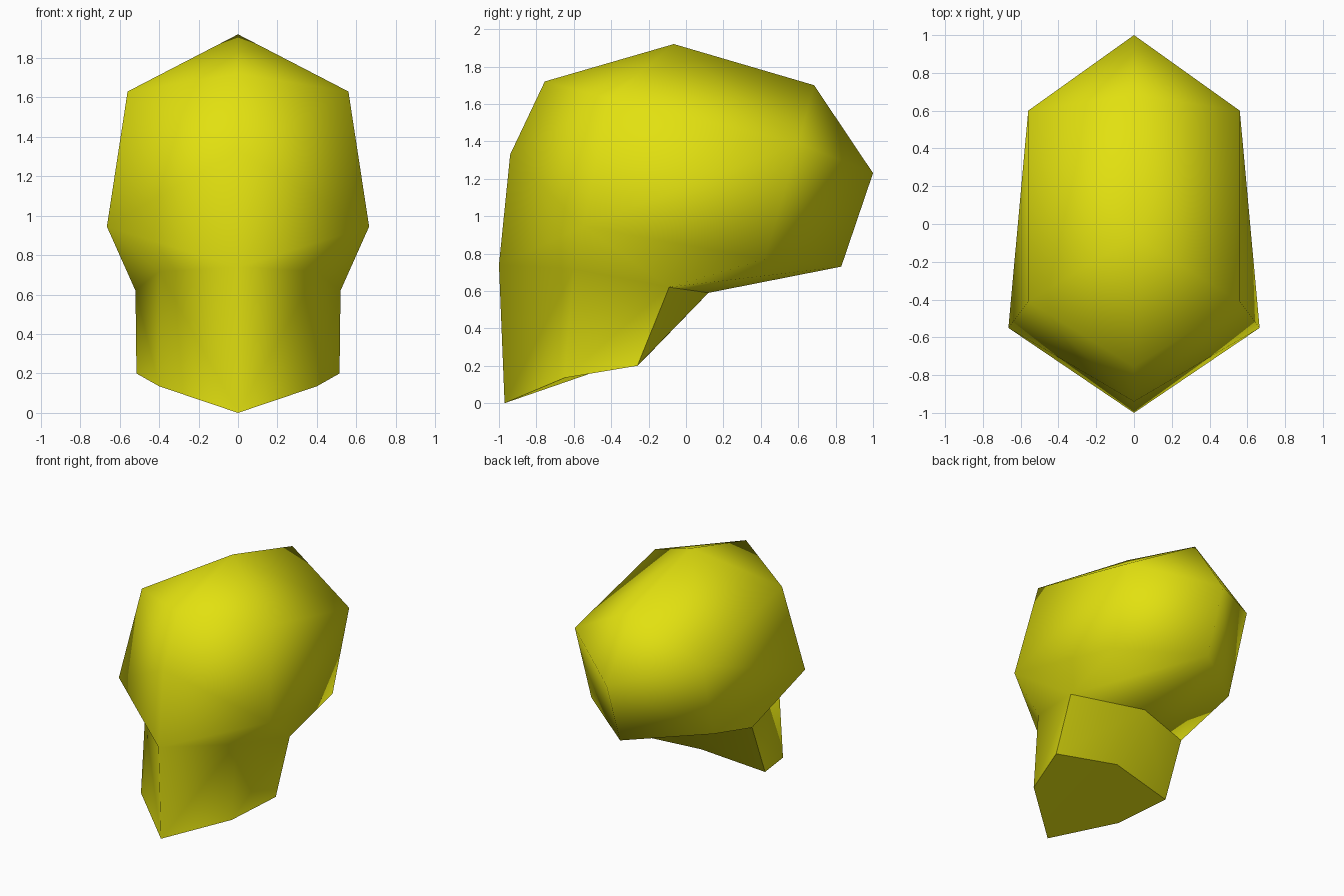
import bpy
import bmesh

if "Cube" in bpy.data.objects:
    bpy.data.objects.remove(bpy.data.objects["Cube"])

# Midline profile of the head as (y, z)
MID = {
    "chin": (-0.97, 0.0), "throat": (-1.0, 0.74), "face": (-0.94, 1.33),
    "brow": (-0.755, 1.72), "crown": (-0.065, 1.92), "rear_top": (0.685, 1.70),
    "rear": (1.0, 1.23), "rear_low": (0.83, 0.73),
    "nape": (0.12, 0.59), "base_back": (-0.19, 0.27),
}
# Matching side points as (x, y, z)
SIDE = {
    "s_chin": (0.40, -0.65, 0.135), "s_throat": (0.40, -0.60, 0.717),
    "s_cheek": (0.665, -0.55, 0.945), "s_brow": (0.56, -0.41, 1.63),
    "s_rear": (0.56, 0.60, 1.39), "s_low": (0.54, 0.42, 0.77),
    "s_nape": (0.52, -0.09, 0.62), "s_base": (0.515, -0.26, 0.20),
}
# Smooth skin of one half
SKIN = [
    "chin s_chin s_throat throat", "s_chin s_base s_nape s_throat",    # neck
    "throat s_throat s_cheek", "throat s_cheek face",                  # jaw
    "face s_cheek s_brow", "face s_brow brow",                         # face
    "brow s_brow crown", "crown s_brow s_rear", "crown s_rear rear_top",  # roof
    "rear_top s_rear rear", "rear s_rear s_low rear_low",              # rear
    "s_cheek s_rear s_brow", "s_cheek s_low s_rear",                   # side
    "s_throat s_nape s_cheek", "s_cheek s_nape s_low",                 # side underside
    "rear_low s_low s_nape nape",                                      # underside
]
# Crisp faces: back of the neck and its cut base
CRISP = ["nape s_nape s_base base_back", "base_back s_base s_chin chin"]

yellow = bpy.data.materials.new("yellow")
yellow.diffuse_color = (0.76, 0.75, 0.005, 1.0)
yellow.use_nodes = True
yellow.node_tree.nodes["Principled BSDF"].inputs["Base Color"].default_value = yellow.diffuse_color

bm = bmesh.new()
v = {n: bm.verts.new((0, y, z)) for n, (y, z) in MID.items()}
v.update({n: bm.verts.new(p) for n, p in SIDE.items()})
for names in SKIN:
    bm.faces.new([v[n] for n in names.split()])
crisp = [bm.faces.new([v[n] for n in names.split()]) for names in CRISP]

# Creases run around the crisp faces but not along the midline
for f in crisp:
    for e in f.edges:
        if any(abs(p.co.x) > 0.001 for p in e.verts):
            e.smooth = False

# Mirror to the other half and weld the midline
sharp = [tuple(p.co.copy() for p in e.verts) for e in bm.edges if not e.smooth]
dup = bmesh.ops.duplicate(bm, geom=bm.verts[:] + bm.edges[:] + bm.faces[:])["geom"]
for g in dup:
    if isinstance(g, bmesh.types.BMVert):
        g.co.x = -g.co.x
bmesh.ops.reverse_faces(bm, faces=[g for g in dup if isinstance(g, bmesh.types.BMFace)])
bmesh.ops.remove_doubles(bm, verts=bm.verts[:], dist=0.0005)
bmesh.ops.recalc_face_normals(bm, faces=bm.faces[:])
for f in bm.faces:
    f.smooth = True

mesh = bpy.data.meshes.new("head")
bm.to_mesh(mesh)
bm.free()
mesh.materials.append(yellow)
head = bpy.data.objects.new("head", mesh)
bpy.context.collection.objects.link(head)
